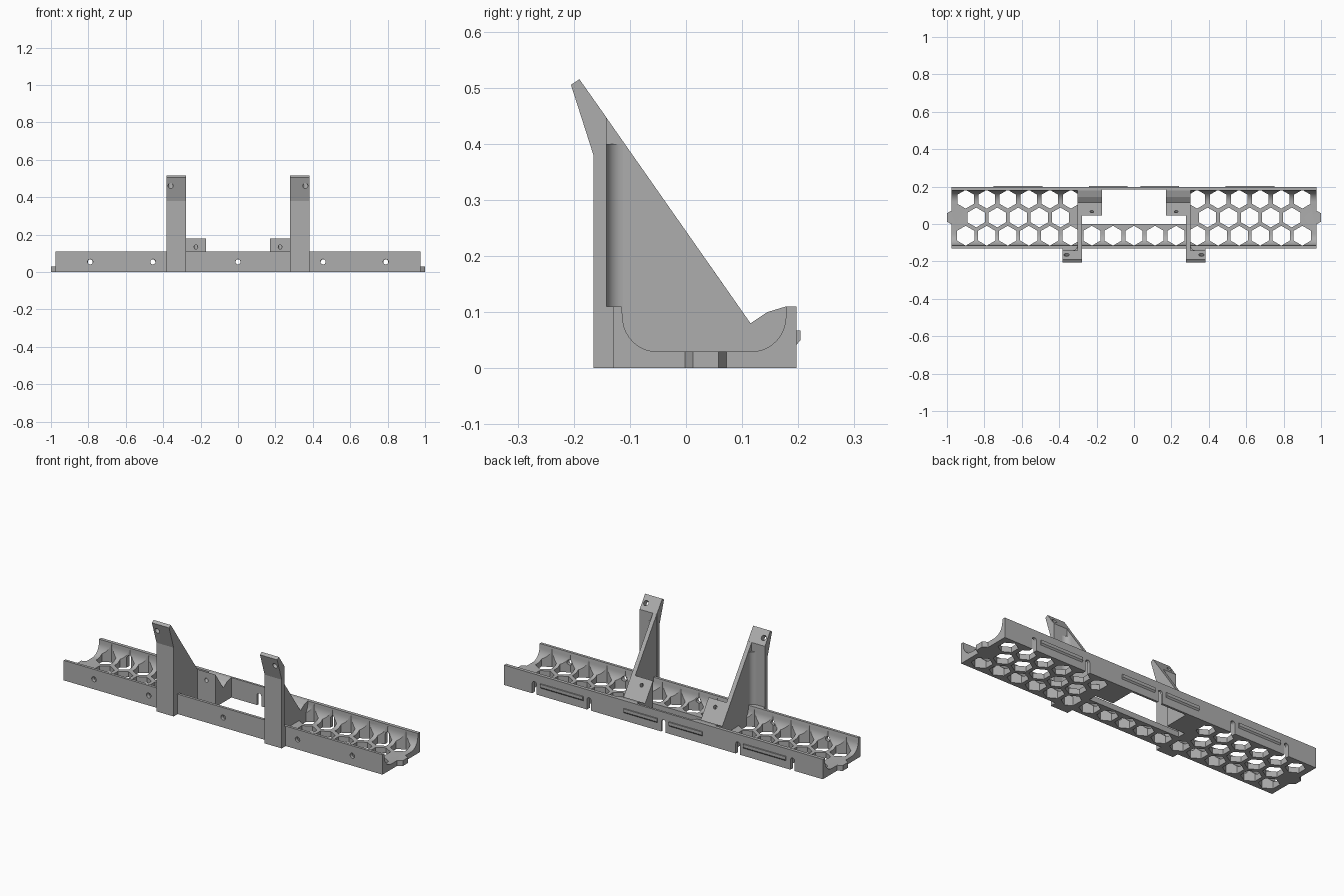
import bpy, bmesh, math
from mathutils import Matrix, Vector

cube = bpy.data.objects.get("Cube")
if cube:
    bpy.data.objects.remove(cube, do_unlink=True)

grey = bpy.data.materials.new("matte grey")
grey.use_nodes = True
grey.diffuse_color = (0.42, 0.42, 0.42, 1)
grey.node_tree.nodes["Principled BSDF"].inputs["Base Color"].default_value = grey.diffuse_color

# Along-x and along-z prisms share one extruder
TO_X = Matrix(((0, 0, 1), (1, 0, 0), (0, 1, 0))).to_4x4()


def add_prism(bm, points, start, end, matrix=Matrix()):
    low = [bm.verts.new(matrix @ Vector((a, b, start))) for a, b in points]
    high = [bm.verts.new(matrix @ Vector((a, b, end))) for a, b in points]
    bm.faces.new(low)
    bm.faces.new(high)
    for i in range(len(points)):
        j = (i + 1) % len(points)
        bm.faces.new((low[i], low[j], high[j], high[i]))


def add_box(bm, x0, x1, y0, y1, z0, z1):
    add_prism(bm, [(x0, y0), (x1, y0), (x1, y1), (x0, y1)], z0, z1)


def ring(cx, cy, r, sides, turn=0.0):
    return [(cx + r * math.cos(turn + math.tau * i / sides),
             cy + r * math.sin(turn + math.tau * i / sides)) for i in range(sides)]


def hexagon(cx, cy, r):
    return ring(cx, cy, r, 6, math.pi / 6)


def finish(name, bm):
    bmesh.ops.recalc_face_normals(bm, faces=bm.faces[:])
    mesh = bpy.data.meshes.new(name)
    bm.to_mesh(mesh)
    bm.free()
    mesh.materials.append(grey)
    obj = bpy.data.objects.new(name, mesh)
    bpy.context.collection.objects.link(obj)
    return obj


def activate(obj):
    bpy.ops.object.select_all(action="DESELECT")
    obj.select_set(True)
    bpy.context.view_layer.objects.active = obj


def cut(obj, bm):
    cutter = finish("cutter", bm)
    cutter.hide_render = True
    mod = obj.modifiers.new("cut", "BOOLEAN")
    mod.operation, mod.solver, mod.object = "DIFFERENCE", "EXACT", cutter
    activate(obj)
    bpy.ops.object.modifier_apply(modifier=mod.name)
    bpy.data.objects.remove(cutter, do_unlink=True)


def smooth(obj):
    activate(obj)
    bpy.ops.object.shade_smooth_by_angle(angle=math.radians(30))


# Channel tray with rounded inside corners
FLOOR, RIM, LENGTH = 0.03, 0.11, 0.975
profile = [(-0.13, RIM), (-0.13, 0), (0.197, 0), (0.197, RIM), (0.178, RIM)]
steps = 10
for i in range(steps + 1):
    a = math.pi / 2 * i / steps
    profile.append((0.118 + 0.06 * math.cos(a), 0.092 - 0.062 * math.sin(a)))
for i in range(steps + 1):
    a = math.pi / 2 * i / steps
    profile.append((-0.053 - 0.06 * math.sin(a), 0.092 - 0.062 * math.cos(a)))
profile.append((-0.115, RIM))
bm = bmesh.new()
add_prism(bm, profile, -LENGTH, LENGTH, TO_X)
tray = finish("channel_tray", bm)

# Honeycomb openings
PITCH, ROW = 0.1125, 0.0975
bm = bmesh.new()
for i in range(-8, 9):
    add_prism(bm, hexagon(i * PITCH, 0.035 - ROW, 0.053), -0.05, 0.1)
    if abs(i) > 2:
        add_prism(bm, hexagon(i * PITCH, 0.035 + ROW, 0.05), -0.05, 0.1)
for i in range(3, 8):
    for side in (-1, 1):
        add_prism(bm, hexagon(side * (i + 0.5) * PITCH, 0.035, 0.053), -0.05, 0.1)
cut(tray, bm)

# Stepped centre window
bm = bmesh.new()
add_prism(bm, [(-0.28, 0), (0.28, 0), (0.28, 0.045), (0.17, 0.045), (0.17, 0.185),
               (-0.17, 0.185), (-0.17, 0.045), (-0.28, 0.045)], -0.05, 0.2)
cut(tray, bm)

# Screw holes in the front wall, keyhole notches in the rear wall
bm = bmesh.new()
ALONG_Y = Matrix(((1, 0, 0), (0, 0, 1), (0, 1, 0))).to_4x4()
for x in (-0.79, -0.455, 0, 0.455, 0.79):
    add_prism(bm, ring(x, 0.055, 0.014, 16), -0.2, -0.09, ALONG_Y)
    arch = [(x + 0.013 * math.cos(math.pi * i / 8),
             0.055 + 0.013 * math.sin(math.pi * i / 8)) for i in range(9)]
    add_prism(bm, arch + [(x - 0.013, -0.02), (x + 0.013, -0.02)], 0.165, 0.25, ALONG_Y)
cut(tray, bm)
smooth(tray)

# Interlocking hexagonal end tabs
for side, name in ((-1, "right_end_tab"), (1, "left_end_tab")):
    bm = bmesh.new()
    add_prism(bm, hexagon(side * 0.961, 0.035, 0.045), 0, FLOOR)
    finish(name, bm)

# Snap ridges on the rear wall
ridge = [(0.19, 0.042), (0.197, 0.042), (0.204, 0.05), (0.204, 0.067), (0.19, 0.067)]
for i, (x0, x1) in enumerate(((-0.75, -0.49), (-0.24, -0.035), (0.035, 0.24), (0.49, 0.75))):
    bm = bmesh.new()
    add_prism(bm, ridge, x0, x1, TO_X)
    finish(f"rear_ridge_{i + 1}", bm)

# Mirrored uprights, gussets and feet
post = [(-0.165, 0), (-0.165, 0.38), (-0.205, 0.505), (-0.19, 0.515),
        (-0.142, 0.447), (-0.142, RIM), (-0.125, RIM), (-0.125, 0)]
rear_edge = [(0.115, 0.08), (0.145, 0.1), (0.178, RIM), (0.19, RIM), (0.19, 0)]
gusset = [(-0.145, 0), (-0.145, 0.451)] + rear_edge
foot = [(0.045, 0), (0.045, 0.18)] + rear_edge
slope_normal = Vector((0, 0.819, 0.574))


def sloped_hole(x, y, z, radius):
    hole = bmesh.new()
    turn = slope_normal.to_track_quat("Z", "Y").to_matrix().to_4x4()
    add_prism(hole, ring(0, 0, radius, 16), -0.06, 0.06, Matrix.Translation((x, y, z)) @ turn)
    return hole


for side, word in ((-1, "right"), (1, "left")):
    def span(a, b):
        return sorted((side * a, side * b))

    bm = bmesh.new()
    add_prism(bm, post, *span(0.278, 0.383), TO_X)
    upright = finish(f"{word}_upright", bm)
    cut(upright, sloped_hole(side * 0.36, -0.18, 0.468, 0.014))

    bm = bmesh.new()
    add_prism(bm, gusset, *span(0.279, 0.302), TO_X)
    finish(f"{word}_gusset", bm)

    # Concave blend between gusset and upright
    r = 0.03
    blend = [(side * 0.301, -0.143)]
    for i in range(9):
        a = math.pi / 2 * i / 8
        blend.append((side * (0.302 + r - r * math.sin(a)), -0.142 + r - r * math.cos(a)))
    bm = bmesh.new()
    add_prism(bm, blend, FLOOR, 0.4)
    smooth(finish(f"{word}_blend", bm))

    bm = bmesh.new()
    add_prism(bm, foot, *span(0.17, 0.28), TO_X)
    foot_obj = finish(f"{word}_foot", bm)
    cut(foot_obj, sloped_hole(side * 0.225, 0.067, 0.149, 0.01))
